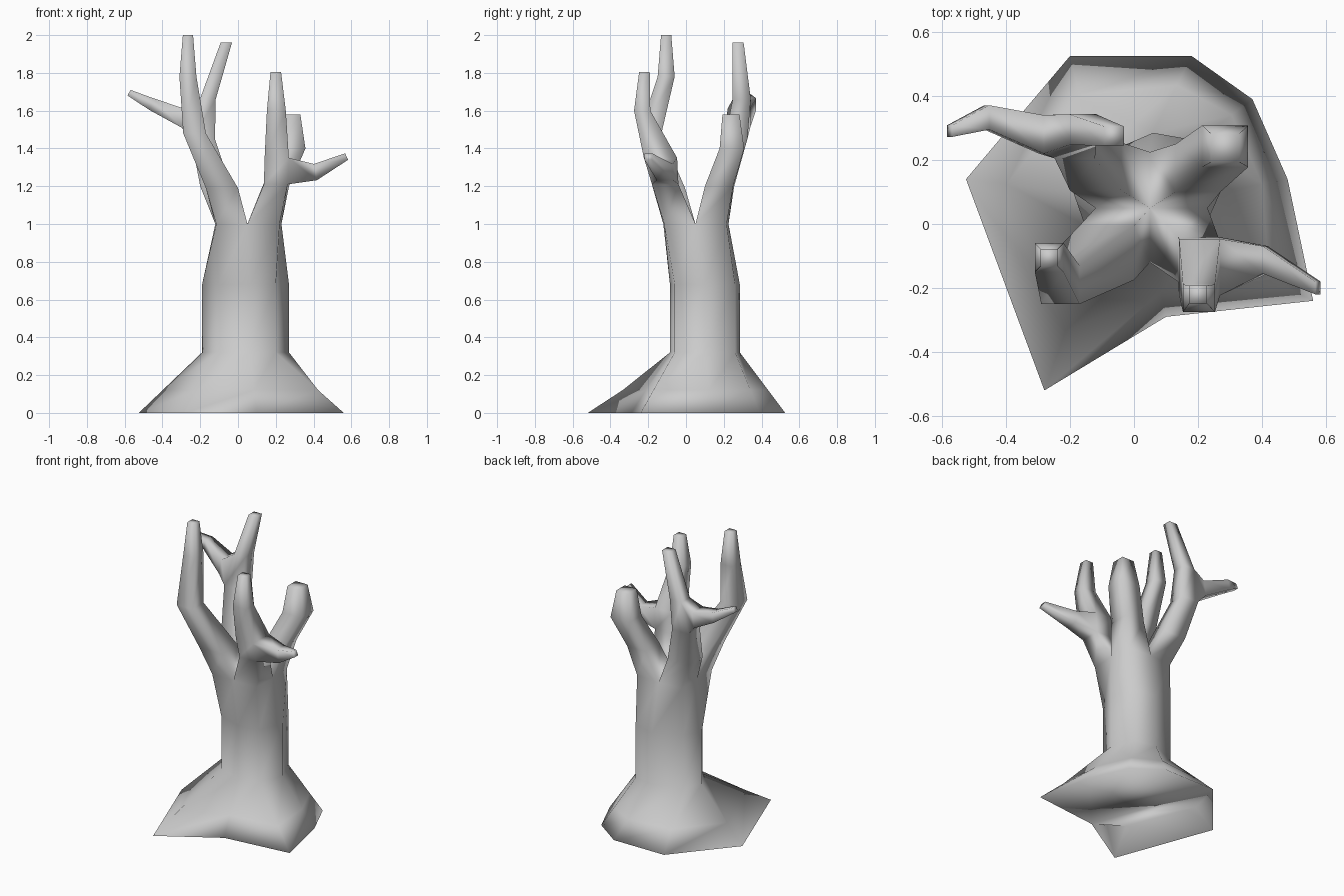
import bpy, bmesh

if "Cube" in bpy.data.objects:
    bpy.data.objects.remove(bpy.data.objects["Cube"])

bm = bmesh.new()


def loft(lower, upper, skip=None):
    """Skin two matching vertex loops, optionally leaving one side open."""
    n = len(lower)
    for i in range(n):
        if i != skip:
            j = (i + 1) % n
            bm.faces.new((lower[i], lower[j], upper[j], upper[i]))


def ring(points, z):
    return [bm.verts.new((x, y, z)) for x, y in points]


# Root flare and trunk: 8 sides, starting at the front, anticlockwise from above
root = [(.10, -.29), (.56, -.24), (.48, .14), (.37, .39),
        (.18, .525), (-.20, .525), (-.525, .14), (-.28, -.52)]
trunk = [(.06, -.085), (.20, -.06), (.27, .10), (.20, .26),
         (.06, .285), (-.125, .205), (-.19, .10), (-.105, -.03)]
crown = [(.05, -.12), (.22, -.115), (.23, .05), (.22, .215),
         (.05, .225), (-.115, .21), (-.12, .05), (-.115, -.115)]
t = .38
flare = [(a + (c - a) * t, b + (d - b) * t) for (a, b), (c, d) in zip(root, trunk)]
levels = [ring(root, 0), ring(flare, .32 * t), ring(trunk, .32),
          ring(trunk, .68), ring(crown, 1.0)]
for a, b in zip(levels, levels[1:]):
    loft(a, b)
top = levels[-1]
hub = bm.verts.new((.05, .05, 1.0))

# Underside: meets the rim at the back and right, tucks up behind the front left root
low, mid = levels[0], levels[1]
notch, left = low[0], low[5]
for a, b in zip(low[1:5], low[2:6]):
    bm.faces.new((notch, b, a))
bm.faces.new((notch, mid[6], left))
bm.faces.new((notch, mid[7], mid[6]))


def branch(base, sections, fork=None, side=None):
    """Square branch through (x, y, z, half x, half y) sections.
    fork/side leave one side of one segment open and return its border."""
    prev, opening = base, None
    for k, (x, y, z, hx, hy) in enumerate(sections):
        cur = ring([(x - hx, y - hy), (x + hx, y - hy),
                    (x + hx, y + hy), (x - hx, y + hy)], z)
        s = side if k == fork else None
        loft(prev, cur, s)
        if s is not None:
            j = (s + 1) % 4
            opening = [prev[s], prev[j], cur[j], cur[s]]
        prev = cur
    bm.faces.new(prev)
    return opening


def twig(opening, sections, s):
    """Side twig through (x, y, z, half y, half z); s = +1 right, -1 left."""
    prev = opening
    for x, y, z, hy, hz in sections:
        cur = [bm.verts.new((x + lean * .008 * s, y + a * s * hy, z + b * hz))
               for a, b, lean in ((-1, -1, 1), (1, -1, 1), (1, 1, -1), (-1, 1, -1))]
        loft(prev, cur)
        prev = cur
    bm.faces.new(prev)


# Front left branch
branch([top[7], top[0], hub, top[6]],
       [(-.085, -.09, 1.19, .085, .085), (-.23, -.19, 1.48, .06, .06),
        (-.265, -.105, 1.78, .045, .045), (-.265, -.105, 2.0, .027, .027)])

# Front right branch with a twig to the right
gap = branch([top[0], top[1], top[2], hub],
             [(.20, -.11, 1.21, .063, .07), (.205, -.135, 1.35, .064, .088),
              (.203, -.232, 1.6, .05, .043), (.20, -.22, 1.805, .028, .028)],
             fork=1, side=1)
twig(gap, [(.41, -.112, 1.275, .043, .043), (.575, -.20, 1.357, .02, .017)], 1)

# Back right branch
branch([hub, top[2], top[3], top[4]],
       [(.20, .175, 1.2, .07, .075), (.285, .243, 1.4, .072, .065),
        (.285, .238, 1.58, .045, .045)])

# Back left branch with a twig to the left
gap = branch([top[6], hub, top[4], top[5]],
             [(-.12, .18, 1.2, .08, .075), (-.185, .265, 1.45, .063, .06),
              (-.16, .295, 1.66, .042, .048), (-.062, .275, 1.96, .03, .03)],
             fork=2, side=3)
twig(gap, [(-.29, .28, 1.56, .06, .05), (-.46, .333, 1.635, .038, .032),
           (-.577, .29, 1.695, .018, .015)], -1)

# Smooth all over
for f in bm.faces:
    f.smooth = True
mesh = bpy.data.meshes.new("bare_tree")
bm.to_mesh(mesh)
bm.free()
tree = bpy.data.objects.new("bare_tree", mesh)
bpy.context.collection.objects.link(tree)
